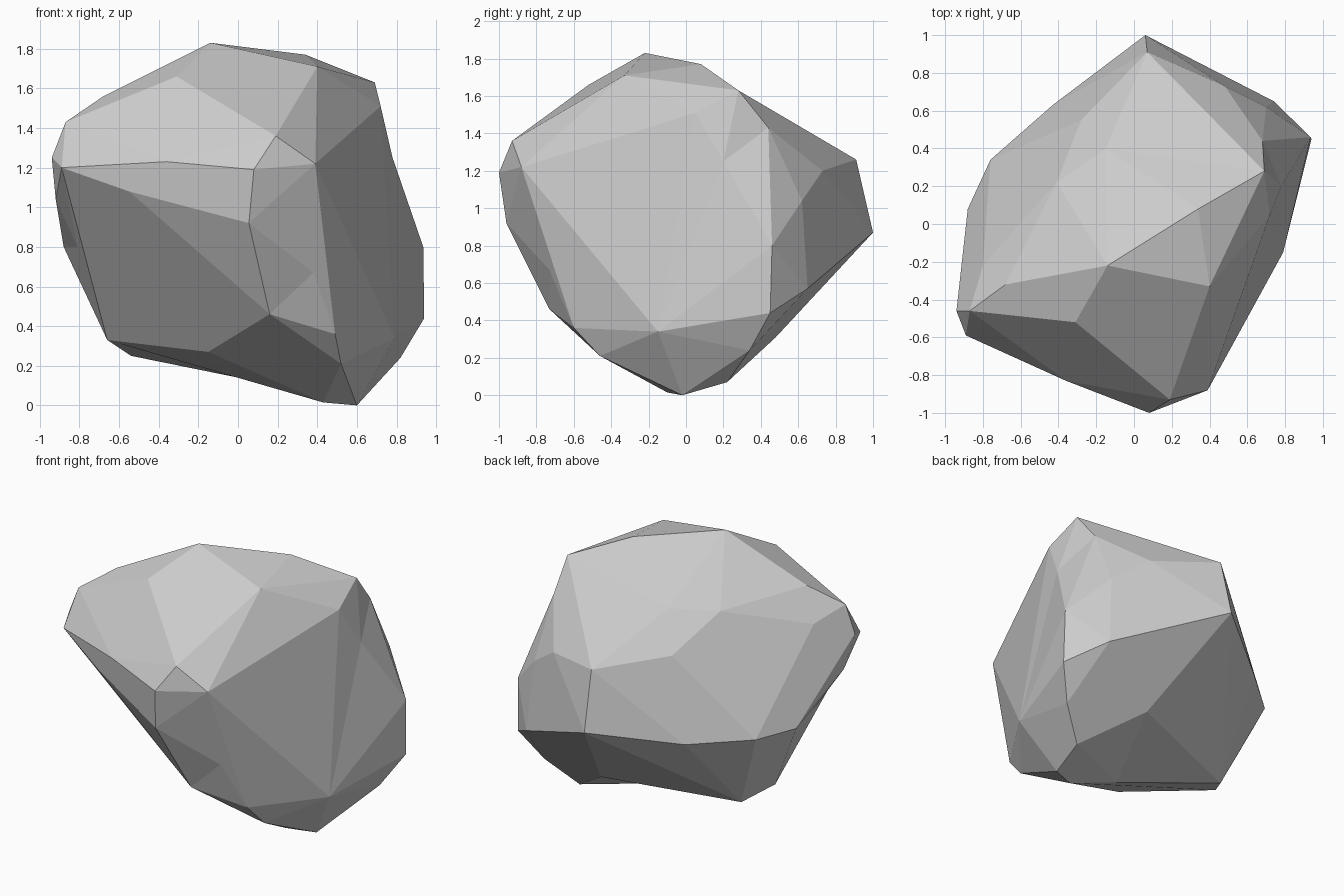
import bpy, bmesh, math
from mathutils import Vector

# Corner points of the faceted boulder
corners = [
    # crown
    (-.14, -.22, 1.83), (.34, .08, 1.77), (.40, -.33, 1.71), (-.31, -.52, 1.66),
    (-.68, -.32, 1.56), (-.15, .40, 1.54), (-.41, .22, 1.52), (.72, .05, 1.51), (.69, .28, 1.63),
    # front
    (.19, -.93, 1.36), (.08, -1, 1.19), (.055, -.96, .92), (.39, -.88, 1.22), (.38, -.73, .67),
    (.16, -.73, .46), (.49, -.60, .36), (-.36, -.83, 1.23), (-.55, -.73, 1.08),
    # right
    (.78, .20, 1.25), (.935, .46, .80), (.94, .45, .44), (.79, -.15, .34), (.68, .44, 1.43),
    (.70, .62, 1.04), (.74, .65, .57), (.82, .34, .24),
    # back
    (.48, .73, 1.20), (.43, .81, .80), (.07, .91, 1.26), (.06, 1, .87), (-.28, .55, 1.31), (-.43, .63, .78),
    # left
    (-.87, -.46, 1.43), (-.94, -.46, 1.25), (-.89, -.59, 1.20), (-.92, -.37, 1.04),
    (-.81, -.20, .80), (-.88, .08, .80), (-.76, .34, .79), (-.80, -.22, 1.37),
    # underside
    (-.66, -.01, .33), (-.54, .18, .25), (-.15, -.33, .27), (.52, -.46, .21), (.10, -.05, .12),
    (.43, -.10, .015), (.60, -.02, 0), (.64, .22, .07), (.30, .48, .31),
]

# Wrap a skin round a rounder copy of the points, so slight hollows survive,
# then put every corner back in its real place
centre = Vector((0, 0, .9))
bm = bmesh.new()
pairs = []
for c in corners:
    d = Vector(c) - centre
    pairs.append((bm.verts.new(centre + d / math.sqrt(d.length)), Vector(c)))
bmesh.ops.convex_hull(bm, input=bm.verts[:])
for v, c in pairs:
    if v.is_valid:
        v.co = c
loose = [v for v in bm.verts if not v.link_faces]
bmesh.ops.delete(bm, geom=loose, context='VERTS')

# Merge nearly flat triangles into larger facets
bmesh.ops.recalc_face_normals(bm, faces=bm.faces[:])
bmesh.ops.dissolve_limit(bm, angle_limit=math.radians(5), verts=bm.verts[:], edges=bm.edges[:])

mesh = bpy.data.meshes.new("boulder")
bm.to_mesh(mesh)
bm.free()
boulder = bpy.data.objects.new("boulder", mesh)
bpy.context.collection.objects.link(boulder)
